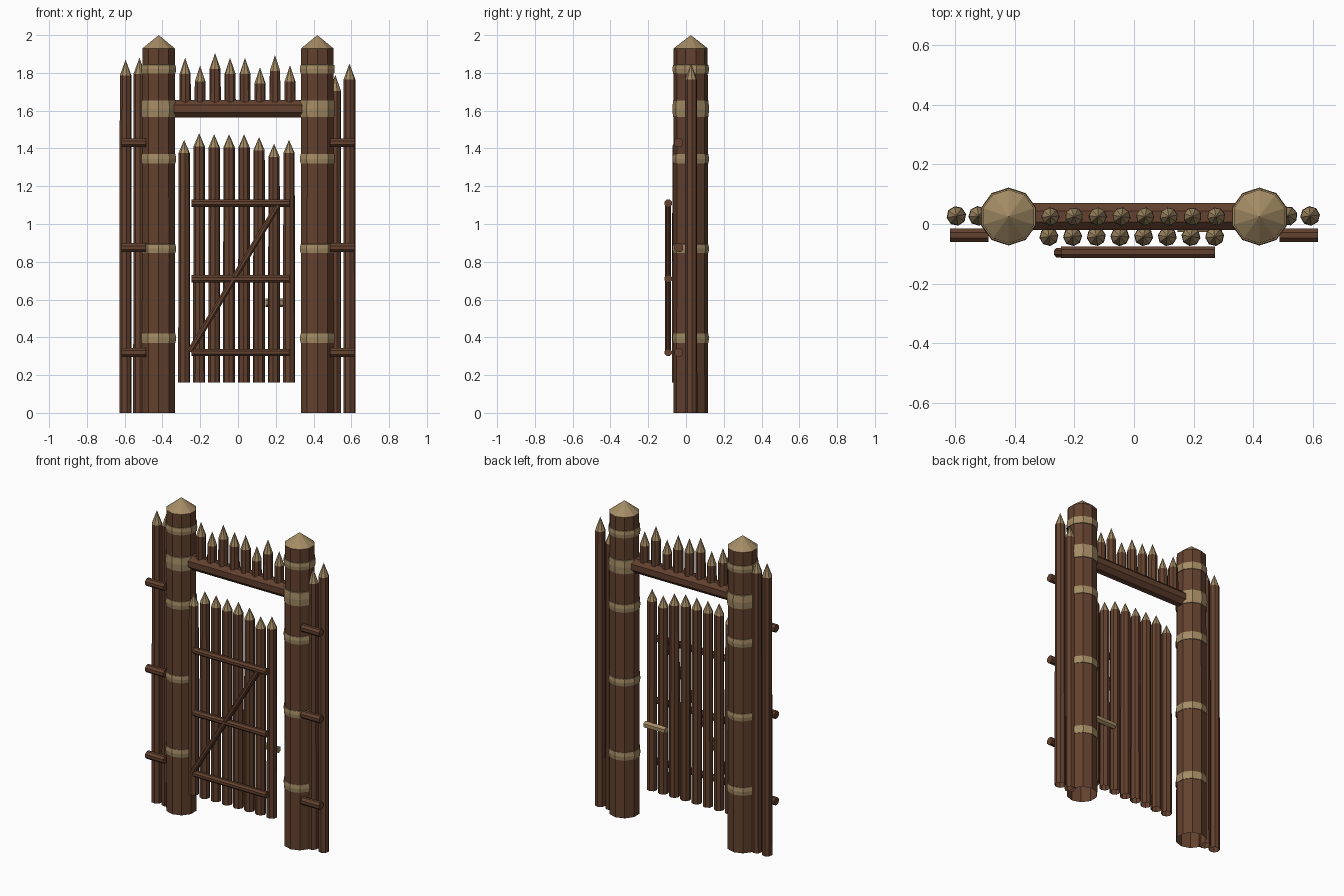
import bpy
import random
from math import pi
from mathutils import Vector, Matrix

random.seed(4)

old = bpy.data.objects.get("Cube")
if old:
    bpy.data.objects.remove(old, do_unlink=True)


def make_material(name, rgb):
    mat = bpy.data.materials.new(name)
    mat.use_nodes = True
    mat.diffuse_color = (*rgb, 1)
    mat.node_tree.nodes["Principled BSDF"].inputs["Base Color"].default_value = (*rgb, 1)
    return mat


WOOD = make_material("dark_brown_wood", (0.125, 0.053, 0.028))
TAN = make_material("cut_wood_and_rope", (0.37, 0.26, 0.13))


def lathe(name, rings, sides, matrix, turn=0.0, tip=None, capped=False):
    """Sweep (radius, height) rings into a faceted body, with an optional tan point."""
    verts, faces, tan_faces = [], [], []
    for radius, height in rings:
        for i in range(sides):
            spin = Matrix.Rotation(turn + 2 * pi * i / sides, 3, 'Z')
            verts.append(spin @ Vector((radius, 0, 0)) + Vector((0, 0, height)))
    for r in range(len(rings) - 1):
        for i in range(sides):
            j = (i + 1) % sides
            a, b = r * sides, (r + 1) * sides
            faces.append((a + i, a + j, b + j, b + i))
    last = (len(rings) - 1) * sides
    if tip is not None:
        verts.append(Vector((0, 0, tip)))
        for i in range(sides):
            tan_faces.append(len(faces))
            faces.append((last + i, last + (i + 1) % sides, len(verts) - 1))
    if capped:
        faces.append(tuple(reversed(range(sides))))
        faces.append(tuple(range(last, last + sides)))
    mesh = bpy.data.meshes.new(name)
    mesh.from_pydata(verts, [], faces)
    mesh.materials.append(WOOD)
    mesh.materials.append(TAN)
    for f in tan_faces:
        mesh.polygons[f].material_index = 1
    obj = bpy.data.objects.new(name, mesh)
    obj.matrix_world = matrix
    bpy.context.collection.objects.link(obj)
    return obj


def stake(name, x, y, base, tip, radius=0.031, point=0.085):
    rings = [(radius, base), (radius * 0.95, tip - point)]
    return lathe(name, rings, 8, Matrix.Translation((x, y, 0)),
                 random.uniform(0, pi / 4), tip)


def log(name, start, end, radius, sides=8):
    start, end = Vector(start), Vector(end)
    axis = end - start
    matrix = Matrix.Translation(start) @ axis.to_track_quat('Z', 'Y').to_matrix().to_4x4()
    return lathe(name, [(radius, 0), (radius, axis.length)], sides, matrix,
                 pi / sides, capped=True)


def band(name, x, y, z, height, radius):
    """Rope wrap: a closed ring with a slightly bulging outside."""
    h = height / 2
    rings = [(radius - 0.012, -h), (radius, -h * 0.9), (radius + 0.003, 0),
             (radius, h * 0.9), (radius - 0.012, h)]
    obj = lathe(name, rings, 10, Matrix.Translation((x, y, z)), pi / 10)
    for p in obj.data.polygons:
        p.material_index = 1


# Main posts with rope wraps
POST_Y = 0.025
WRAPS = [(0.395, 0.055), (0.87, 0.05), (1.345, 0.055), (1.61, 0.095), (1.82, 0.05)]
for side, sx in (("left", 1), ("right", -1)):
    x = 0.42 * sx
    lathe(side + "_post", [(0.092, 0), (0.09, 1.93)], 10,
          Matrix.Translation((x, POST_Y, 0)), pi / 10, 2.0)
    for i, (z, h) in enumerate(WRAPS):
        band(f"{side}_rope_wrap_{i + 1}", x, POST_Y, z, h, 0.094)

    # Short side rails holding the fence stakes
    for i, z in enumerate((0.32, 0.875, 1.43)):
        log(f"{side}_fence_rail_{i + 1}", (0.487 * sx, -0.038, z),
            (0.617 * sx, -0.038, z), 0.025)

# Fence stakes outside the posts
for name, x, tip in (("right_outer", -0.595, 1.87), ("right_inner", -0.522, 1.88),
                     ("left_inner", 0.515, 1.79), ("left_outer", 0.59, 1.85)):
    stake(name + "_fence_stake", x, 0.027, 0, tip, 0.033)

# Lintel beam with a row of stakes above it
log("lintel_beam", (-0.35, POST_Y, 1.61), (0.35, POST_Y, 1.61), 0.049)
for i, tip in enumerate((1.88, 1.84, 1.905, 1.88, 1.88, 1.83, 1.895, 1.84)):
    stake(f"lintel_stake_{i + 1}", -0.28 + 0.0793 * i, POST_Y, 1.61, tip)

# Gate leaf
for i, tip in enumerate((1.445, 1.48, 1.475, 1.475, 1.475, 1.46, 1.425, 1.445)):
    stake(f"gate_stake_{i + 1}", -0.285 + 0.0793 * i, -0.042, 0.16, tip, 0.032, 0.07)
for i, z in enumerate((0.32, 0.71, 1.11)):
    log(f"gate_rail_{i + 1}", (-0.245, -0.094, z), (0.272, -0.094, z), 0.021)
log("gate_brace", (-0.255, -0.096, 0.325), (0.215, -0.096, 1.105), 0.017)

# Latch bar on the rear of the gate
latch = log("gate_latch", (0.145, -0.008, 0.583), (0.295, -0.008, 0.583), 0.022, 6)
for p in latch.data.polygons:
    p.material_index = 1
